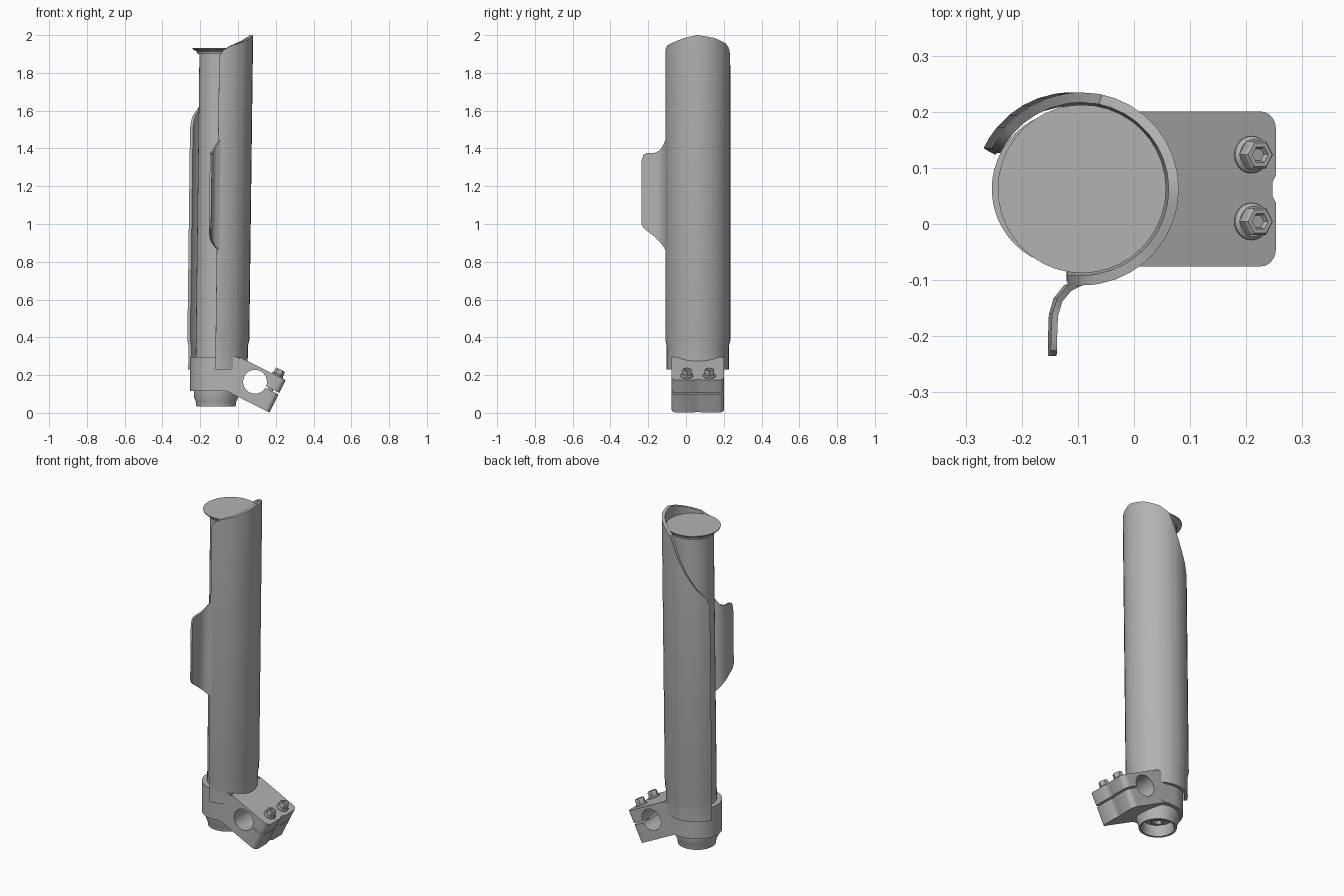
import bpy, bmesh, math
from mathutils import Matrix, Vector

if "Cube" in bpy.data.objects:
    bpy.data.objects.remove(bpy.data.objects["Cube"], do_unlink=True)

CY = 0.0625                        # leg axis in y


def axis_x(z):                     # the leg leans slightly in x
    return -0.117 + 0.0125 * z


grey = bpy.data.materials.new("plain_grey")
grey.use_nodes = True
grey.diffuse_color = (0.45, 0.45, 0.45, 1)
grey.node_tree.nodes["Principled BSDF"].inputs["Base Color"].default_value = grey.diffuse_color


def make(name, bm, fix=True):
    if fix:
        bmesh.ops.recalc_face_normals(bm, faces=bm.faces)
    mesh = bpy.data.meshes.new(name)
    bm.to_mesh(mesh)
    bm.free()
    ob = bpy.data.objects.new(name, mesh)
    bpy.context.collection.objects.link(ob)
    mesh.materials.append(grey)
    return ob


def activate(ob):
    bpy.ops.object.select_all(action='DESELECT')
    ob.select_set(True)
    bpy.context.view_layer.objects.active = ob


def smooth(ob, angle=35):
    activate(ob)
    bpy.ops.object.shade_smooth_by_angle(angle=math.radians(angle))


def lathe(name, profile, steps, matrix=None, lean=False):
    """Spin (radius, z) points about z; ends are capped."""
    bm = bmesh.new()
    rings = []
    for r, z in profile:
        ring = []
        for i in range(steps):
            a = math.tau * i / steps
            x, y = r * math.cos(a), r * math.sin(a)
            if lean:
                x, y = x + axis_x(z), y + CY
            ring.append(bm.verts.new((x, y, z)))
        rings.append(ring)
    for a, b in zip(rings, rings[1:]):
        for i in range(steps):
            j = (i + 1) % steps
            bm.faces.new((a[i], a[j], b[j], b[i]))
    bm.faces.new(rings[0][::-1])
    bm.faces.new(rings[-1])
    if matrix:
        bm.transform(matrix)
    return make(name, bm)


def prism(name, outline, low, high, matrix=None):
    bm = bmesh.new()
    face = bm.faces.new([bm.verts.new((x, y, low)) for x, y in outline])
    top = bmesh.ops.extrude_face_region(bm, geom=[face])["geom"]
    bmesh.ops.translate(bm, vec=(0, 0, high - low),
                        verts=[v for v in top if isinstance(v, bmesh.types.BMVert)])
    if matrix:
        bm.transform(matrix)
    return make(name, bm)


def sheet(name, columns, thickness, offset):
    """Leaning sheet from columns of (x, y, z) points, given wall thickness."""
    bm = bmesh.new()
    grid = [[bm.verts.new((x + axis_x(z), y + CY, z)) for x, y, z in col] for col in columns]
    for a, b in zip(grid, grid[1:]):
        for i in range(len(a) - 1):
            bm.faces.new((a[i], b[i], b[i + 1], a[i + 1]))
    ob = make(name, bm, fix=False)
    mod = ob.modifiers.new("wall", 'SOLIDIFY')
    mod.thickness, mod.offset, mod.use_even_offset = thickness, offset, True
    activate(ob)
    bpy.ops.object.modifier_apply(modifier=mod.name)
    smooth(ob)
    return ob


def cut(ob, cutter):
    cutter.hide_render = True
    mod = ob.modifiers.new("cut", 'BOOLEAN')
    mod.operation, mod.object, mod.solver = 'DIFFERENCE', cutter, 'EXACT'
    activate(ob)
    bpy.ops.object.modifier_apply(modifier=mod.name)
    bpy.data.objects.remove(cutter, do_unlink=True)


# Inner tube with flared cap
smooth(lathe("inner_tube", [(0.111, 0.2), (0.111, 1.9), (0.122, 1.9), (0.126, 1.914),
                            (0.148, 1.926), (0.15, 1.933)], 40, lean=True))

# Hollow foot cup and the bolt inside it
smooth(lathe("foot_cup", [(0.085, 0.1), (0.085, 0.05), (0.092, 0.035), (0.104, 0.035),
                          (0.107, 0.06), (0.118, 0.085), (0.118, 0.13)], 40, lean=True))
lathe("foot_bolt", [(0.04, 0.11), (0.04, 0.07), (0.022, 0.07), (0.022, 0.09)], 6, lean=True)

# Guard: open shell with a swept upper edge
RIM = [(-92, 1.89), (-85, 1.92), (-70, 1.945), (-45, 1.965), (-20, 1.988), (0, 2.0),
       (30, 1.985), (60, 1.955), (78, 1.92), (95, 1.8), (110, 1.71), (130, 1.62),
       (148, 1.565), (155, 1.51)]


def rim_height(a):
    for (a0, z0), (a1, z1) in zip(RIM, RIM[1:]):
        if a <= a1:
            return z0 + (z1 - z0) * (a - a0) / (a1 - a0)
    return RIM[-1][1]


angles = sorted({a for a, z in RIM} | set(range(-80, 150, 10)))
columns = []
for a in angles:
    c, s = math.cos(math.radians(a)), math.sin(math.radians(a))
    rows = [(0.165, 0.23), (0.165, 0.355), (0.172, 0.385), (0.172, rim_height(a))]
    columns.append([(r * c, r * s, z) for r, z in rows])
sheet("guard", columns, 0.018, -1)

# Side fin curling out from the guard's front edge: x, y, bottom, top
FIN = [(0.008, -0.165, 0.86, 1.45), (-0.016, -0.177, 0.88, 1.42), (-0.033, -0.198, 0.905, 1.39),
       (-0.041, -0.225, 0.93, 1.377), (-0.043, -0.27, 0.965, 1.375),
       (-0.043, -0.288, 0.98, 1.367), (-0.043, -0.298, 1.0, 1.335)]
sheet("side_fin", [[(x, y, lo), (x, y, hi)] for x, y, lo, hi in reversed(FIN)], 0.011, 0)

# Clamp collar around the tube
cx = axis_x(0.2)
collar = [(cx + 0.139 * math.cos(t), CY + 0.139 * math.sin(t))
          for t in (math.pi * (0.5 + i / 24) for i in range(25))]
smooth(prism("clamp_collar", collar + [(0.004, CY - 0.139), (0.004, CY + 0.139)], 0.115, 0.296))

# Tilted axle lug: local x runs along the lug, local z is its upper side
tilt = Matrix.Translation((0.09, CY, 0.165)) @ Matrix.Rotation(math.atan(0.5), 4, 'Y')
END, HALF, R = 0.142, 0.138, 0.03
corner = [(END - R + R * math.cos(t), HALF - R + R * math.sin(t))
          for t in (math.pi / 2 * i / 6 for i in range(7))]
notch = [(END, 0.024), (END - 0.007, 0.012)]
upper = notch[::-1] + corner + [(-0.13, HALF)]
outline = upper + [(x, -y) for x, y in reversed(upper)]
lug = prism("axle_lug", outline, -0.112, 0.08, tilt)
cut(lug, lathe("hole_cutter", [(0.063, -0.3), (0.063, 0.3)], 48,
               tilt @ Matrix.Rotation(math.pi / 2, 4, 'X')))
cut(lug, prism("slit_cutter", [(0.04, -0.3), (0.3, -0.3), (0.3, 0.3), (0.04, 0.3)],
               -0.005, 0.005, tilt))
smooth(lug)

# Pinch bolts: round washer face and hex head with a recess
for side, y in (("front", -0.058), ("rear", 0.061)):
    seat = tilt @ Matrix.Translation((0.092, y, 0.078))
    smooth(lathe(side + "_bolt_flange", [(0.033, 0), (0.033, 0.007), (0.027, 0.013)], 24, seat))
    lathe(side + "_bolt_head", [(0.028, 0), (0.028, 0.034), (0.024, 0.04), (0.016, 0.04),
                                (0.012, 0.03)], 6, seat)
    smooth(lathe(side + "_bolt_shank", [(0.014, -0.1), (0.014, 0)], 16, seat))
